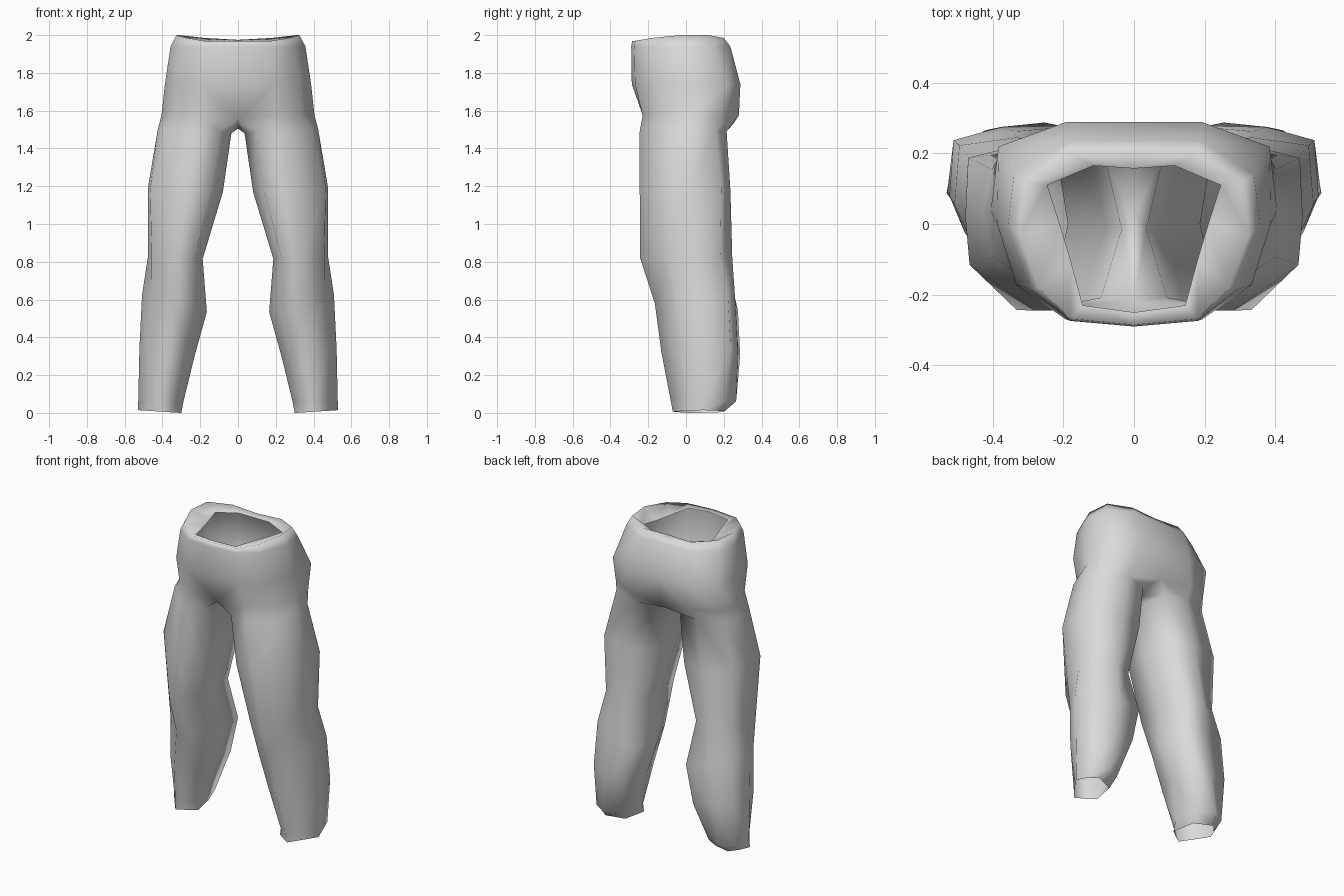
import bpy, bmesh

cube = bpy.data.objects.get("Cube")
if cube:
    bpy.data.objects.remove(cube, do_unlink=True)

# Cloth material
cloth = bpy.data.materials.new("grey cloth")
cloth.use_nodes = True
GREY = (0.7, 0.7, 0.7, 1)
cloth.diffuse_color = GREY
cloth.node_tree.nodes["Principled BSDF"].inputs["Base Color"].default_value = GREY

bm = bmesh.new()


def add_ring(points):
    return [bm.verts.new(p) for p in points]


def bridge(low, high, closed):
    n = len(low)
    for i in range(n if closed else n - 1):
        j = (i + 1) % n
        bm.faces.new((low[i], low[j], high[j], high[i]))


# Leg cross-sections as fractions of width and depth, starting at front inner
THIGH = [(.15, .06), (.5, 0), (.97, .27), (1, .55), (.98, .9), (.5, 1), (.12, .93), (0, .5)]
KNEE = [(.15, .08), (.5, 0), (.93, .33), (1, .6), (.94, .87), (.5, 1), (.12, .93), (0, .5)]
CALF = [(.18, .14), (.5, 0), (.85, .25), (1, .5), (.96, .88), (.5, .97), (.08, 1), (0, .5)]
ANKLE = [(.22, .13), (.48, 0), (.76, .26), (1, .5), (.92, .84), (.55, 1), (.12, .86), (0, .35)]
HEM = [(.22, .15), (.48, 0), (.74, .28), (1, .57), (.87, .8), (.65, 1), (.13, .85), (0, .3)]

# z, sideways tilt, inner x, outer x, front y, back y, section
LEG = [
    (.007, .015, .30, .53, -.07, .205, HEM),
    (.06, .01, .29, .528, -.08, .265, ANKLE),
    (.32, .04, .23, .522, -.13, .287, CALF),
    (.58, .09, .165, .508, -.165, .275, CALF),
    (.82, .01, .187, .477, -.243, .245, KNEE),
    (1.18, .02, .08, .477, -.245, .235, THIGH),
    (1.49, .02, .035, .425, -.245, .215, KNEE),
]
leg_rings = []
for z, tilt, x0, x1, y0, y1, section in LEG:
    leg_rings.append(add_ring(
        (x0 + u * (x1 - x0), y0 + v * (y1 - y0), max(0, z + tilt * (u - .5)))
        for u, v in section))

# Half hip sections, from front centre round the side to back centre
HIP = [(0, 0), (.5, .03), (.82, .2), (1, .54), (.95, .82), (.52, 1), (0, 1)]
SEAT = [(0, 0), (.5, .03), (.86, .2), (1, .5), (.99, .88), (.5, 1), (0, 1)]
HIPS = [
    (1.575, .405, -.245, .28, HIP),
    (1.74, .387, -.287, .288, SEAT),
    (1.94, .357, -.29, .235, HIP),
]
torso = []
for z, width, y0, y1, section in HIPS:
    torso.append(add_ring((u * width, y0 + v * (y1 - y0), z) for u, v in section))
torso[0][0].co = (0, -.22, 1.55)
torso[0][6].co = (0, .25, 1.53)
crotch = bm.verts.new((0, .03, 1.505))

# Waist edge and the turned-in opening
torso.append(add_ring([(0, -.285, 1.97), (.18, -.268, 1.97), (.27, -.18, 1.985), (.325, -.03, 2),
                       (.31, .12, 2), (.18, .2, 1.985), (0, .2, 1.975)]))
torso.append(add_ring([(0, -.25, 1.965), (.145, -.23, 1.96), (.18, -.1, 1.955), (.21, 0, 1.95),
                       (.245, .11, 1.95), (.115, .165, 1.96), (0, .157, 1.965)]))

# Skin the rings together
for low, high in zip(leg_rings, leg_rings[1:]):
    bridge(low, high, True)
bridge(leg_rings[-1], torso[0] + [crotch], True)
for low, high in zip(torso, torso[1:]):
    bridge(low, high, False)

mesh = bpy.data.meshes.new("trousers")
bm.to_mesh(mesh)
bm.free()
mesh.materials.append(cloth)
trousers = bpy.data.objects.new("trousers", mesh)
bpy.context.collection.objects.link(trousers)
for poly in mesh.polygons:
    poly.use_smooth = True

# Mirror to the other leg
mirror = trousers.modifiers.new("mirror", 'MIRROR')
mirror.use_axis = (True, False, False)
mirror.use_clip = True
mirror.merge_threshold = .001
